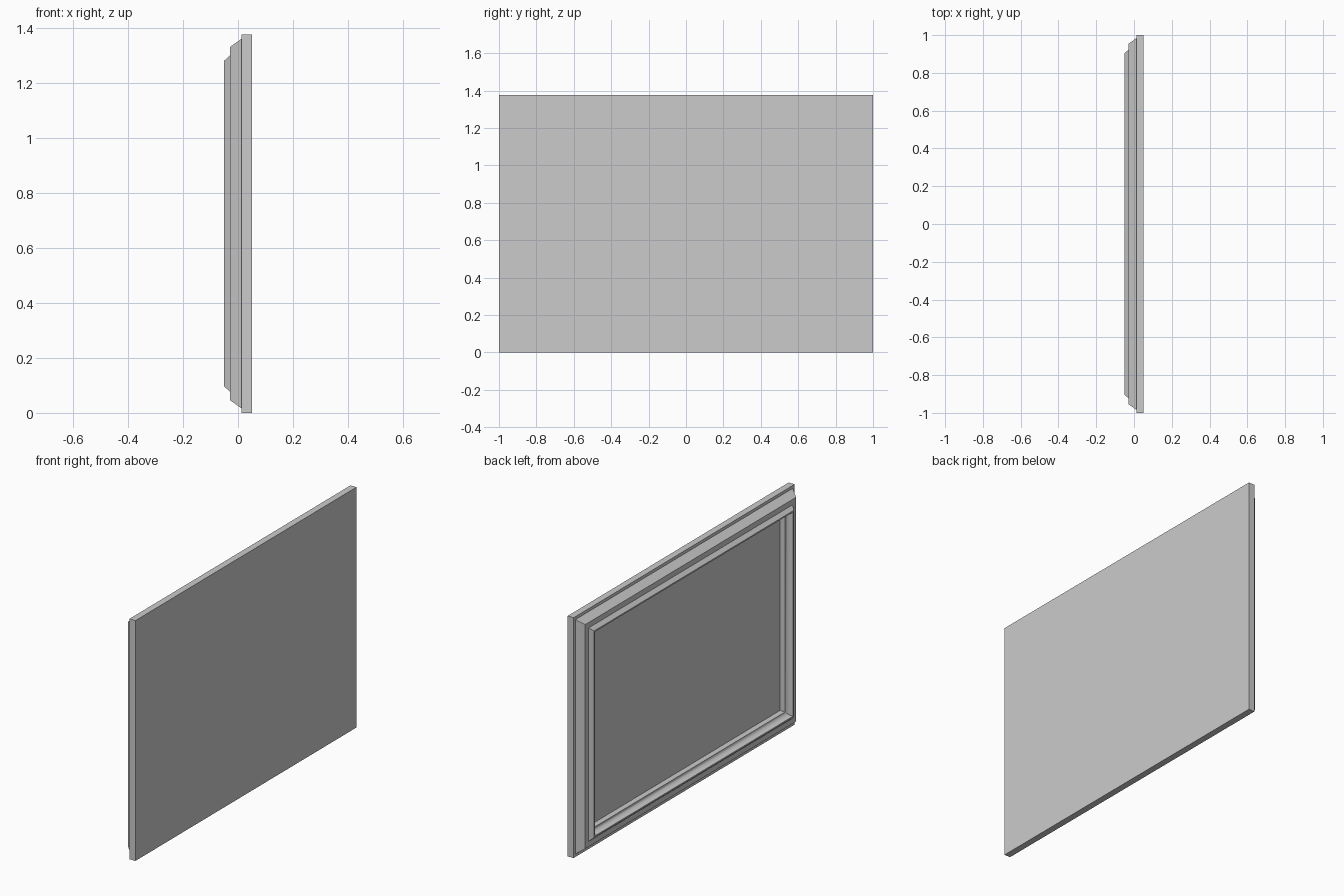
import bpy, bmesh, math

if "Cube" in bpy.data.objects:
    bpy.data.objects.remove(bpy.data.objects["Cube"])

W, H = 2.0, 1.376  # outer size along y and z


def ring(bm, inset, x):
    y0, y1, z0, z1 = -W/2 + inset, W/2 - inset, inset, H - inset
    return [bm.verts.new((x, y, z)) for y, z in ((y0, z0), (y1, z0), (y1, z1), (y0, z1))]


def make(name, profile):
    """Sweep an (inset, x) profile round the rectangle with mitred corners; cap both ends."""
    bm = bmesh.new()
    rings = [ring(bm, i, x) for i, x in profile]
    for a, b in zip(rings, rings[1:]):
        for k in range(4):
            n = (k + 1) % 4
            bm.faces.new((a[k], a[n], b[n], b[k]))
    bm.faces.new(rings[0])
    bm.faces.new(rings[-1])
    bmesh.ops.recalc_face_normals(bm, faces=bm.faces)
    me = bpy.data.meshes.new(name)
    bm.to_mesh(me)
    bm.free()
    ob = bpy.data.objects.new(name, me)
    bpy.context.collection.objects.link(ob)
    return ob


# Outer slab edge, two bevelled steps and narrow flat crest
profile = [(0, 0.05), (0, 0.012), (0.017, 0.012), (0.046, -0.029),
           (0.077, -0.029), (0.096, -0.05), (0.104, -0.05)]

# Concave cove falling from the crest to the inner lip
N = 6
for k in range(1, N + 1):
    t = math.pi / 2 * k / N
    profile.append((0.104 + 0.026 * (1 - math.cos(t)), -0.05 + 0.032 * math.sin(t)))

# Straight inner wall down to the recessed picture panel
profile.append((0.13, 0.014))
frame = make("picture_frame", profile)

# Soft shading on the cove, crisp moulding edges
bpy.ops.object.select_all(action='DESELECT')
frame.select_set(True)
bpy.context.view_layer.objects.active = frame
bpy.ops.object.shade_smooth_by_angle(angle=math.radians(25))
